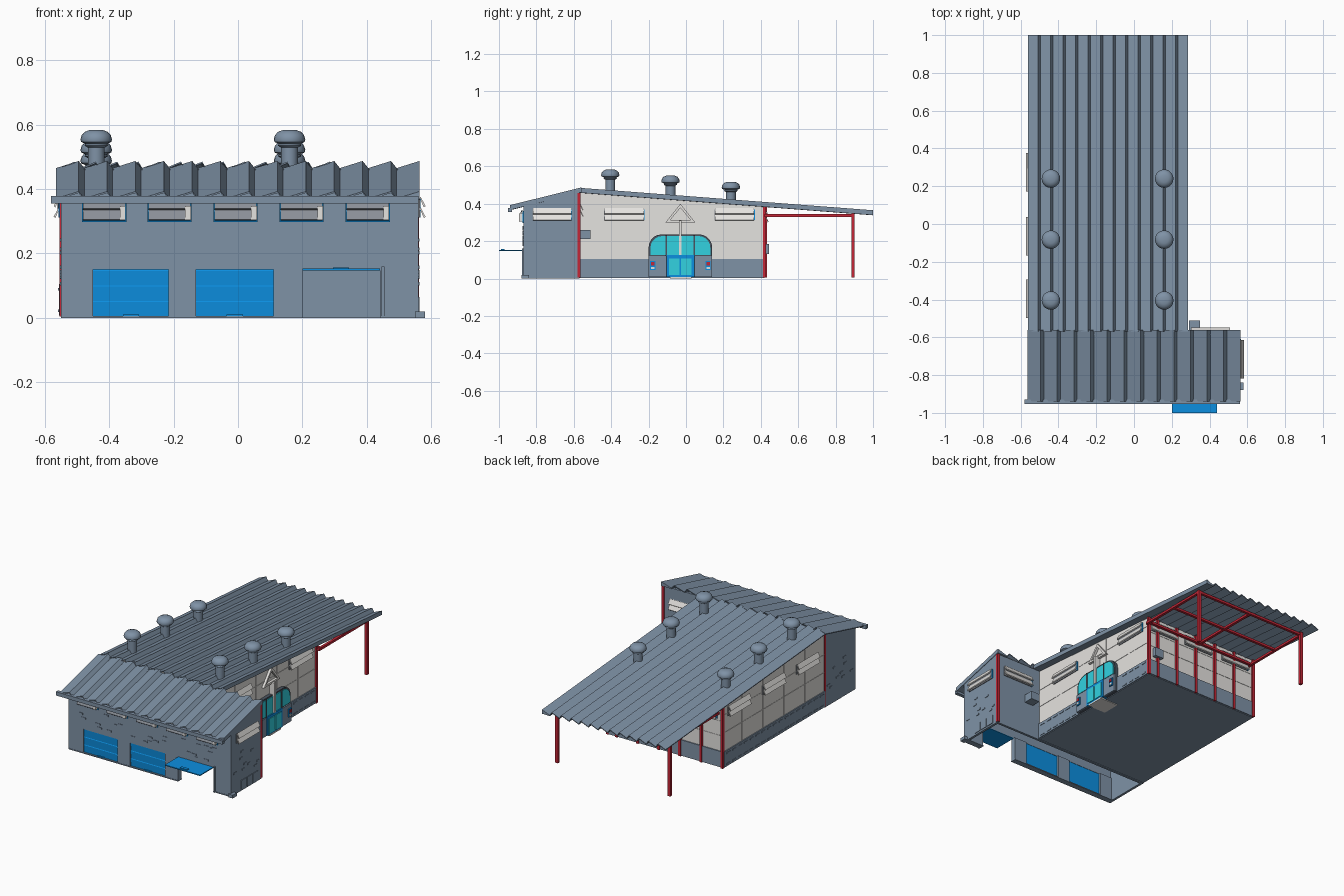
import bpy, bmesh, math, random
from mathutils import Matrix, Vector

if "Cube" in bpy.data.objects:
    bpy.data.objects.remove(bpy.data.objects["Cube"])

random.seed(4)


def material(name, r, g, b):
    m = bpy.data.materials.new(name)
    lin = [((c / 255 + 0.055) / 1.055) ** 2.4 for c in (r, g, b)]
    m.diffuse_color = (*lin, 1)
    m.use_nodes = True
    m.node_tree.nodes["Principled BSDF"].inputs["Base Color"].default_value = m.diffuse_color
    return m


SLATE = material("slate grey", 127, 146, 166)
LIGHT = material("light panel", 229, 227, 224)
GREY = material("neutral grey", 138, 143, 150)
BLUE = material("door blue", 12, 143, 224)
CYAN = material("glass cyan", 50, 210, 225)
RED = material("steel red", 196, 38, 54)
TRIM = material("dark slate", 74, 84, 96)


def finish(name, bm, mat, matrix=None):
    bmesh.ops.recalc_face_normals(bm, faces=bm.faces)
    me = bpy.data.meshes.new(name)
    bm.to_mesh(me)
    bm.free()
    me.materials.append(mat)
    ob = bpy.data.objects.new(name, me)
    if matrix:
        ob.matrix_world = matrix
    bpy.context.collection.objects.link(ob)
    return ob


def prism(name, pts, axis, a, b, mat, matrix=None):
    """Extrude a 2D outline along an axis from a to b."""
    put = {"x": lambda p, t: (t, p[0], p[1]), "y": lambda p, t: (p[0], t, p[1]),
           "z": lambda p, t: (p[0], p[1], t)}[axis]
    bm = bmesh.new()
    lo = [bm.verts.new(put(p, a)) for p in pts]
    hi = [bm.verts.new(put(p, b)) for p in pts]
    bm.faces.new(lo)
    bm.faces.new(hi)
    for i in range(len(pts)):
        j = (i + 1) % len(pts)
        bm.faces.new((lo[i], lo[j], hi[j], hi[i]))
    return finish(name, bm, mat, matrix)


def box(name, x0, x1, y0, y1, z0, z1, mat, matrix=None):
    return prism(name, [(x0, y0), (x1, y0), (x1, y1), (x0, y1)], "z", z0, z1, mat, matrix)


def main_z(y):      # underside height of the long roof
    return 0.463 - 0.12 * (y + 0.57) / 1.57


def wing_z(y):      # underside height of the front roof
    return 0.463 + 0.09 * (y + 0.57) / 0.36


# Corrugated roofs: closed sawtooth section swept down the slope
def sawtooth_roof(name, x0, x1, teeth, y0, z0, y1, z1):
    pitch = (x1 - x0) / (teeth - 0.2)
    prof = []
    for i in range(teeth):
        prof += [(x0 + i * pitch, 0), (x0 + (i + 0.8) * pitch, 0.022)]
    prof += [(x1, -0.004)] + [(x, h - 0.005) for x, h in reversed(prof[:-1])]
    bm = bmesh.new()
    lo, hi = ([bm.verts.new((x, y, z + h)) for x, h in prof] for y, z in ((y0, z0), (y1, z1)))
    bm.faces.new(lo)
    bm.faces.new(hi)
    for i in range(len(prof)):
        j = (i + 1) % len(prof)
        bm.faces.new((lo[i], lo[j], hi[j], hi[i]))
    finish(name, bm, SLATE)


sawtooth_roof("main_roof", -0.56, 0.285, 13, -0.57, main_z(-0.57), 1.0, main_z(1.0))
sawtooth_roof("front_roof", -0.565, 0.563, 13, -0.94, wing_z(-0.94), -0.56, 0.465)
box("gutter", -0.58, 0.56, -0.952, -0.93, 0.355, 0.378, SLATE)

# Front wing walls
gable = [(-0.87, 0), (-0.57, 0), (-0.57, wing_z(-0.57)), (-0.87, wing_z(-0.87))]
prism("wing_right_wall", gable, "x", 0.545, 0.56, SLATE)
prism("wing_left_wall", gable, "x", -0.55, -0.535, SLATE)
box("wing_back_wall", -0.54, 0.55, -0.585, -0.57, 0, 0.46, SLATE)
box("front_lintel", -0.54, 0.55, -0.87, -0.85, 0.15, wing_z(-0.87), SLATE)
for x0, x1 in ((-0.54, -0.45), (-0.215, -0.13), (0.11, 0.2), (0.44, 0.55)):
    box("front_pier", x0, x1, -0.87, -0.84, 0, 0.15, SLATE)
box("corner_foot", 0.55, 0.58, -0.88, -0.84, 0, 0.02, SLATE)
for x0, x1 in ((-0.55, 0.2), (0.44, 0.56)):
    box("front_sill", x0, x1, -0.872, -0.835, 0, 0.006, SLATE)
box("door_track", 0.446, 0.454, -0.876, -0.868, 0, 0.16, SLATE)

# Garage doors: two shut, one swung up
for x0, x1 in ((-0.45, -0.215), (-0.13, 0.11)):
    for k in range(3):
        z = 0.004 + k * 0.0487
        prism("garage_door_panel", [(-0.852, z), (-0.862, z), (-0.864, z + 0.045), (-0.862, z + 0.0487),
                                    (-0.852, z + 0.0487)], "x", x0, x1, BLUE)
    xc = (x0 + x1) / 2
    box("garage_door_handle", xc - 0.025, xc + 0.025, -0.87, -0.86, 0.004, 0.01, BLUE)
box("raised_garage_door", 0.2, 0.44, -1.0, -0.85, 0.147, 0.153, BLUE)
box("raised_door_handle", 0.295, 0.345, -0.99, -0.97, 0.153, 0.157, BLUE)

# Main hall: floor, light panels over a grey plinth
box("floor", -0.55, 0.24, -0.57, 0.42, 0.004, 0.014, SLATE)
side = [(-0.57, 0.1), (0.42, 0.1), (0.42, main_z(0.42)), (-0.57, main_z(-0.57))]
prism("hall_right_wall", side, "x", 0.225, 0.24, LIGHT)
prism("hall_left_wall", side, "x", -0.55, -0.535, LIGHT)
box("hall_back_wall", -0.54, 0.23, 0.405, 0.42, 0.1, main_z(0.42), LIGHT)
box("plinth_right", 0.225, 0.246, -0.57, 0.42, 0.008, 0.105, SLATE)
box("plinth_left", -0.556, -0.535, -0.57, 0.42, 0.008, 0.105, SLATE)
box("plinth_back", -0.55, 0.24, 0.405, 0.426, 0.008, 0.105, SLATE)

# Panel seams and plinth bricks
for xa, xb in ((0.24, 0.242), (-0.552, -0.55)):
    for y in (-0.375, -0.17, 0.035, 0.24):
        box("panel_seam", xa, xb, y - 0.001, y + 0.001, 0.105, main_z(y), LIGHT)
    for z in (0.22, 0.33):
        box("panel_seam", xa, xb, -0.57, 0.42, z - 0.001, z + 0.001, LIGHT)
for z in (0.2, 0.29):
    box("panel_seam", -0.55, 0.24, 0.42, 0.422, z - 0.001, z + 0.001, LIGHT)
for i in range(17):
    y = -0.55 + i * 0.057
    for xa, xb in ((0.246, 0.249), (-0.559, -0.556)):
        if xa < 0 or not -0.23 < y < 0.15:
            box("plinth_brick", xa, xb, y, y + 0.035, 0.085, 0.093, SLATE)
            box("plinth_brick", xa, xb, y, y + 0.035, 0.018, 0.026, SLATE)

# Loose bricks showing on the wing walls
for i in range(26):
    x, z = random.uniform(-0.53, 0.5), random.uniform(0.17, 0.28)
    box("front_brick", x, x + 0.03, -0.873, -0.87, z, z + 0.01, SLATE)
for i in range(9):
    y, z = random.uniform(-0.86, -0.62), random.uniform(0.08, 0.29)
    box("side_brick", 0.56, 0.563, y, y + 0.026, z, z + 0.01, SLATE)
    box("side_brick", -0.553, -0.55, y, y + 0.026, z, z + 0.01, SLATE)
for y in (-0.77, -0.715, -0.66):
    box("side_low_panel", 0.56, 0.564, y, y + 0.05, 0.01, 0.065, SLATE)


# Louvre windows; local outward direction is -y
def window(x, y, turn, width, front=False, z=0.31):
    m = Matrix.Translation((x, y, z)) @ Matrix.Rotation(math.radians(turn), 4, "Z")
    w = width / 2
    low = -0.004 if front else 0.002
    box("window_frame", -w, w, -0.005, 0.002, low, 0.06, BLUE if front else GREY, m)
    if not front:
        box("window_edge", w - 0.004, w + 0.001, -0.007, 0.002, 0.002, 0.06, BLUE, m)
    for k in (0, 0.033):
        prism("window_slat", [(-0.004, k + 0.029), (-0.007, k + 0.033), (-0.022, k + 0.004), (-0.017, k)],
              "x", -w + 0.003, w - 0.003, GREY if front else LIGHT, m)
    if front:
        box("window_reveal", w - 0.02, w - 0.002, -0.024, -0.005, 0.002, 0.045, LIGHT, m)


for x in (-0.415, -0.2125, -0.0075, 0.1975, 0.4025):
    window(x, -0.87, 0, 0.137, True, 0.302)
window(0.56, -0.715, 90, 0.21)
window(0.405, -0.57, 180, 0.21, z=0.33)
for y in (-0.33, 0.26):
    window(0.24, y, 90, 0.215)
for y in (-0.395, -0.065, 0.275):
    window(-0.55, y, -90, 0.21)
for x in (-0.41, -0.13, 0.13):
    window(x, 0.42, 180, 0.2, z=0.3)

# Wall-mounted boxes
box("meter_box", 0.29, 0.35, -0.57, -0.51, 0.21, 0.26, SLATE)
box("rear_wall_unit", 0.15, 0.21, 0.42, 0.445, 0.13, 0.185, SLATE)


# Entrance bay with rounded glazing
def arch(y0, y1, z0, z1, r):
    pts = [(y0, z0), (y1, z0)]
    for cy, start in ((y1 - r, 0), (y0 + r, 90)):
        for k in range(6):
            a = math.radians(start + k * 18)
            pts.append((cy + r * math.cos(a), z1 - r + r * math.sin(a)))
    return pts


prism("entrance_surround", arch(-0.2, 0.14, 0.008, 0.236, 0.07), "x", 0.235, 0.262, TRIM)
prism("entrance_glass", arch(-0.19, 0.13, 0.125, 0.227, 0.062), "x", 0.25, 0.267, CYAN)
for y0, y1 in ((-0.2, -0.108), (0.048, 0.14)):
    box("entrance_pillar", 0.24, 0.27, y0, y1, 0.008, 0.12, SLATE)
for y in (-0.178, 0.118):
    box("call_box", 0.268, 0.277, y - 0.014, y + 0.014, 0.045, 0.095, BLUE)
    box("call_box_light", 0.277, 0.28, y - 0.009, y + 0.009, 0.07, 0.088, RED)
    box("call_box_label", 0.277, 0.279, y - 0.009, y + 0.009, 0.05, 0.062, LIGHT)
box("entrance_door", 0.24, 0.273, -0.105, 0.045, 0.008, 0.125, BLUE)
for y0, y1 in ((-0.09, -0.034), (-0.026, 0.03)):
    box("entrance_door_glass", 0.265, 0.277, y0, y1, 0.018, 0.108, CYAN)
for y in (-0.105, 0.045):
    box("entrance_mullion", 0.255, 0.271, y - 0.004, y + 0.004, 0.12, 0.232, TRIM)
box("entrance_centre_strut", 0.24, 0.275, -0.037, -0.023, 0.125, 0.31, LIGHT)
box("door_slab", 0.15, 0.275, -0.085, 0.03, 0, 0.009, LIGHT)
# Plain triangular gable trim above the entrance
outer, inner = [(-0.11, 0.3), (0.05, 0.3), (-0.03, 0.4)], [(-0.085, 0.312), (0.025, 0.312), (-0.03, 0.378)]
for i in range(3):
    j = (i + 1) % 3
    prism("gable_trim", [outer[i], outer[j], inner[j], inner[i]], "x", 0.24, 0.255, LIGHT)


# Red steelwork
def post(x, y, top, w=0.008):
    box("steel_post", x - w, x + w, y - w, y + w, 0.005, top, RED)


post(0.5535, -0.572, 0.458)
post(-0.546, -0.572, 0.458)
post(0.24, 0.42, 0.385)
for i in range(6):
    post(-0.546 + i * 0.1445, 0.424, 0.385)
for x in (-0.515, 0.255):
    post(x, 0.893, main_z(0.89), 0.009)
for x in (-0.515, -0.13, 0.255):
    box("canopy_long_beam", x - 0.008, x + 0.008, 0.42, 0.9, 0.33, 0.344, RED)
for y in (0.44, 0.66, 0.89):
    box("canopy_cross_beam", -0.522, 0.262, y - 0.008, y + 0.008, 0.332, 0.346, RED)

# Roof vents, turned profile
cap = [(0.02, -0.001), (0.036, -0.007), (0.045, -0.017), (0.049, -0.03), (0.047, -0.038),
       (0.034, -0.044), (0.036, -0.05), (0.026, -0.056), (0.026, -0.135)]
for x in (-0.44, 0.16):
    for y, rise in ((-0.405, 0.134), (-0.083, 0.126), (0.24, 0.117)):
        bm = bmesh.new()
        top = main_z(y) + rise
        rings = [[bm.verts.new((x + r * math.cos(a), y + r * math.sin(a), top + h))
                  for a in (k * math.tau / 20 for k in range(20))] for r, h in cap]
        bm.faces.new(rings[0])
        for ra, rb in zip(rings, rings[1:]):
            for k in range(20):
                n = (k + 1) % 20
                bm.faces.new((ra[k], ra[n], rb[n], rb[k]))
        vent = finish("roof_vent", bm, SLATE)
        bpy.ops.object.select_all(action="DESELECT")
        vent.select_set(True)
        bpy.context.view_layer.objects.active = vent
        bpy.ops.object.shade_smooth_by_angle(angle=math.radians(40))
